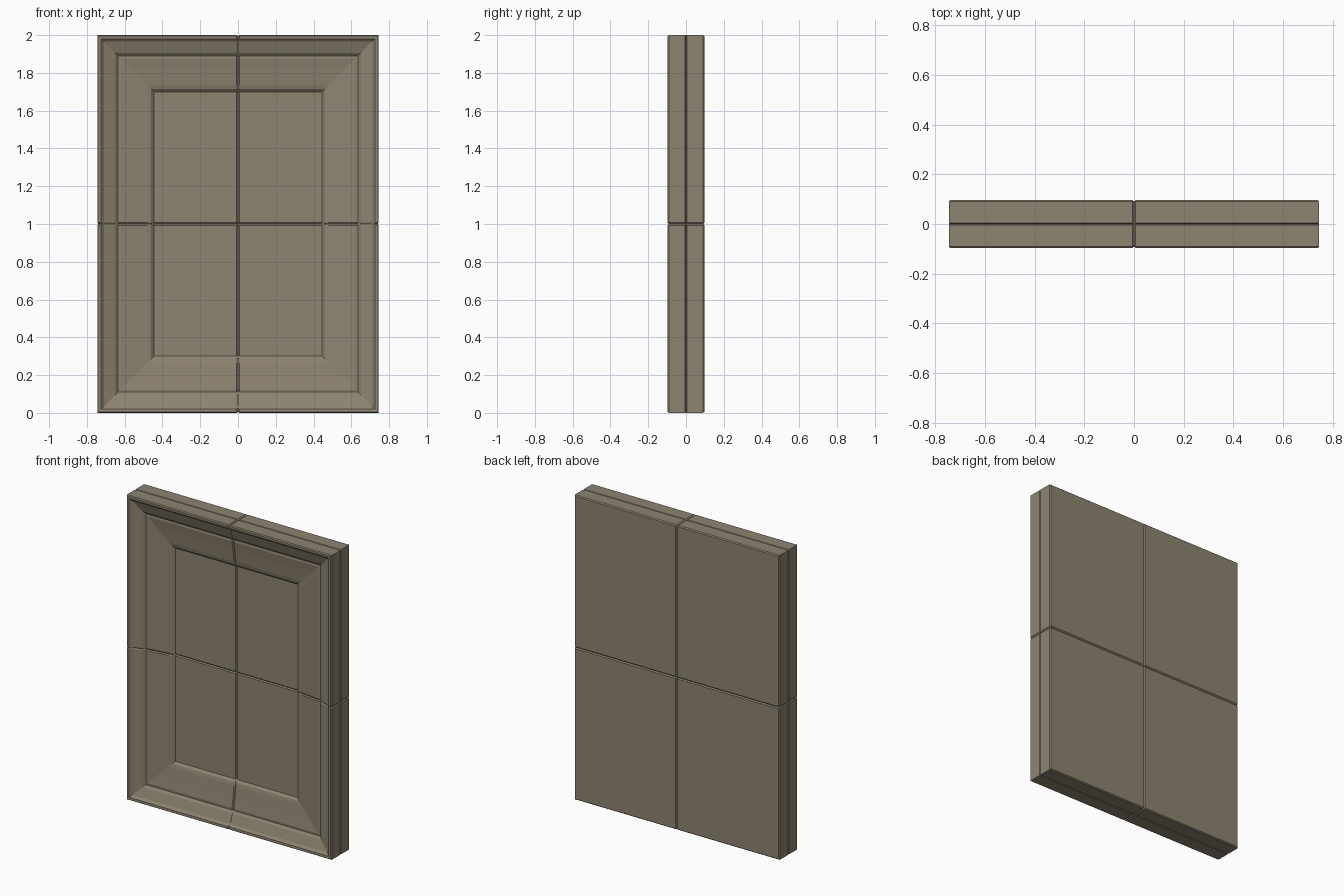
import bpy
import bmesh

# Remove the default cube only
cube = bpy.data.objects.get("Cube")
if cube:
    bpy.data.objects.remove(cube, do_unlink=True)

# One warm stone colour
stone = bpy.data.materials.new("warm_grey_stone")
stone.use_nodes = True
colour = (0.27, 0.23, 0.165, 1)
stone.diffuse_color = colour
bsdf = stone.node_tree.nodes["Principled BSDF"]
bsdf.inputs["Base Color"].default_value = colour
bsdf.inputs["Roughness"].default_value = 0.9

HALF_W, HALF_H = 0.745, 1.0
SEAM = 0.007      # half width of the seams between quarters
DEPTH = 0.006     # depth of the seams

# Moulding section from back edge, round the side, into the recessed panel: (inset, y)
PROFILE = [(0.006, 0.097), (0, 0.09), (0, 0.004), (0.006, 0), (0, -0.004),
           (0, -0.09), (0.005, -0.097), (0.02, -0.096), (0.035, -0.083),
           (0.095, -0.062), (0.11, -0.05), (0.125, -0.052), (0.18, -0.043),
           (0.265, -0.032), (0.285, -0.027), (0.3, -0.014)]


def section_row(bm, inset, y):
    """Points of one moulding line, from the low seam round the corner to the middle seam."""
    x, z = HALF_W - inset, HALF_H - inset
    sunk = y - DEPTH if y > 0 else y + DEPTH
    pts = [(x - DEPTH, sunk, 0), (x, y, SEAM), (x, y, z),
           (SEAM, y, z), (0, sunk, z - DEPTH)]
    return [bm.verts.new(p) for p in pts]


def cap(bm, row, y):
    """Flat quarter panel with sloped seam edges."""
    sunk = y - DEPTH if y > 0 else y + DEPTH
    inner = bm.verts.new((SEAM, y, SEAM))
    middle = bm.verts.new((0, sunk, 0))
    bm.faces.new((row[1], row[2], row[3], inner))
    bm.faces.new((row[0], row[1], inner, middle))
    bm.faces.new((inner, row[3], row[4], middle))


# Quarter of the panel swept along its outer corner
bm = bmesh.new()
rows = [section_row(bm, i, y) for i, y in PROFILE]
for a, b in zip(rows, rows[1:]):
    for k in range(len(a) - 1):
        bm.faces.new((a[k], a[k + 1], b[k + 1], b[k]))
cap(bm, rows[0], PROFILE[0][1])
cap(bm, rows[-1], PROFILE[-1][1])
bmesh.ops.recalc_face_normals(bm, faces=bm.faces)
# Make sure the back panel faces backwards
back = max(bm.faces, key=lambda f: f.calc_center_median().y)
if back.normal.y < 0:
    bmesh.ops.reverse_faces(bm, faces=bm.faces)
mesh = bpy.data.meshes.new("moulded_panel")
bm.to_mesh(mesh)
bm.free()
mesh.materials.append(stone)

# Mirror the quarter into the whole four-part panel
panel = bpy.data.objects.new("moulded_panel", mesh)
panel.location = (0, 0, HALF_H)
bpy.context.collection.objects.link(panel)
mirror = panel.modifiers.new("four_quarters", 'MIRROR')
mirror.use_axis = (True, False, True)
mirror.use_clip = True
mirror.merge_threshold = 0.0005
